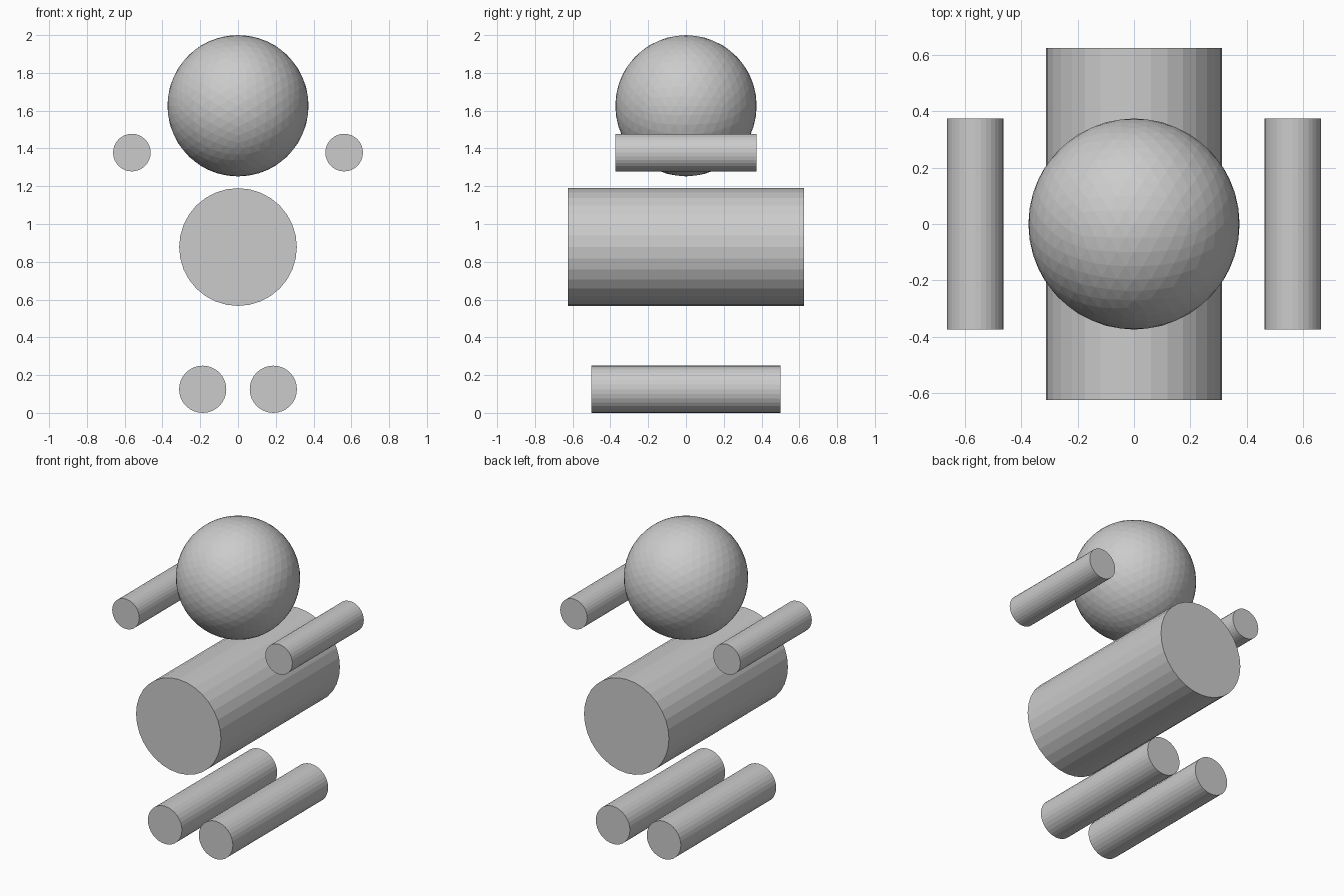
import bpy
from math import pi, radians

if "Cube" in bpy.data.objects:
    bpy.data.objects.remove(bpy.data.objects["Cube"])


def bar(name, x, z, radius, length):
    """Cylinder lying front to back along y."""
    bpy.ops.mesh.primitive_cylinder_add(
        vertices=32, radius=radius, depth=length,
        location=(x, 0, z), rotation=(pi / 2, 0, 0))
    bpy.context.object.name = name


# Head: faceted ball, tilted so an edge midpoint points straight up
bpy.ops.mesh.primitive_ico_sphere_add(
    subdivisions=4, radius=0.374, location=(0, 0, 1.626),
    rotation=(0, radians(-31.717), 0))
bpy.context.object.name = "head"

# Torso
bar("torso", 0, 0.878, 0.3115, 1.248)

# Arms and legs, mirrored left and right
for side, s in (("left", -1), ("right", 1)):
    bar(side + "_arm", s * 0.562, 1.378, 0.0995, 0.749)
    bar(side + "_leg", s * 0.187, 0.125, 0.125, 0.999)
